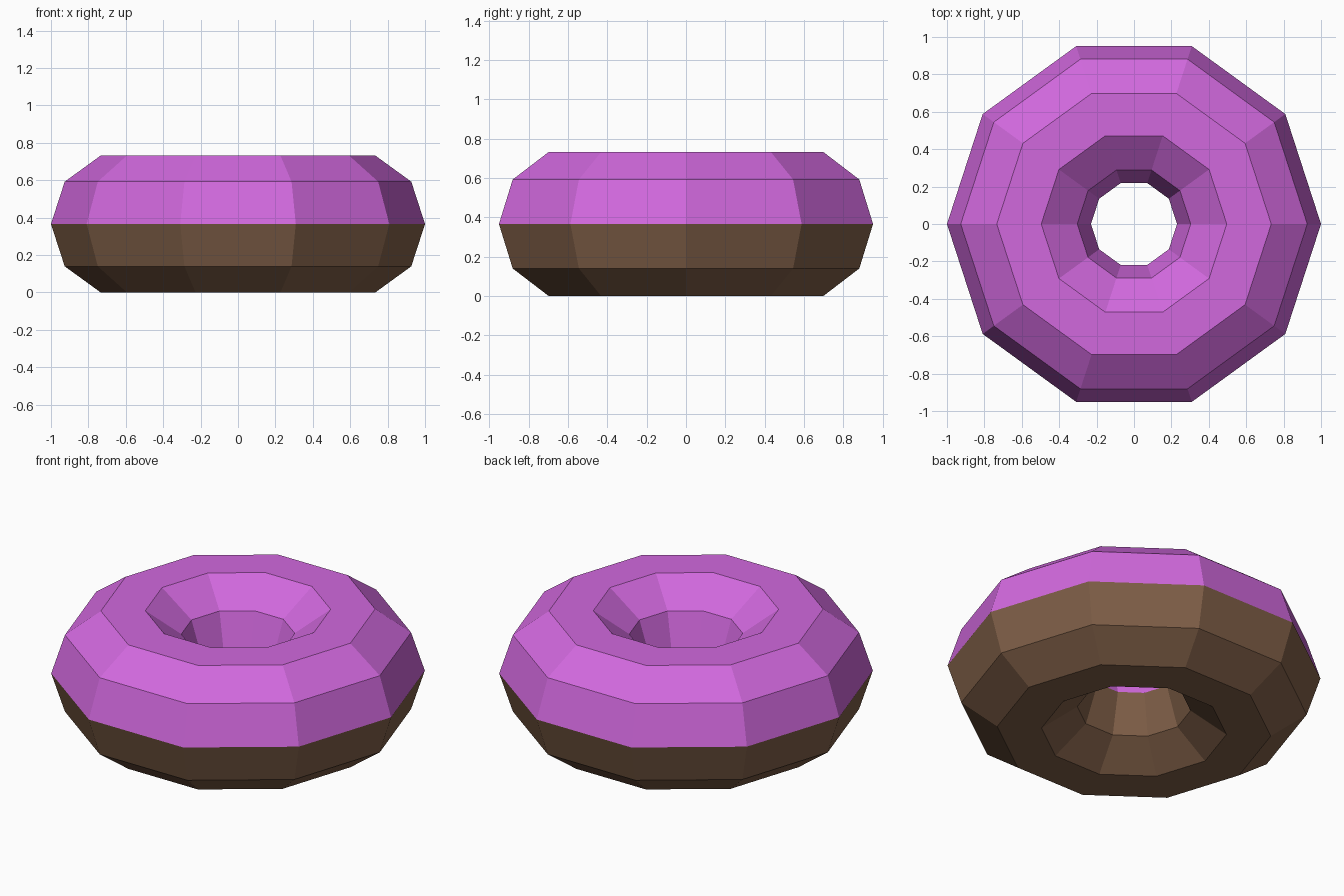
import bpy

if "Cube" in bpy.data.objects:
    bpy.data.objects.remove(bpy.data.objects["Cube"])

SIDES = 10
MAJOR, MINOR = 0.615, 0.385
HALF_HEIGHT = 0.366


def material(name, rgb):
    mat = bpy.data.materials.new(name)
    mat.diffuse_color = (*rgb, 1.0)
    mat.use_nodes = True
    mat.node_tree.nodes["Principled BSDF"].inputs["Base Color"].default_value = mat.diffuse_color
    return mat


# Low-poly ring: ten segments around, ten around its cross-section
bpy.ops.mesh.primitive_torus_add(
    major_segments=SIDES, minor_segments=SIDES,
    major_radius=MAJOR, minor_radius=MINOR,
    location=(0, 0, 0))
ring = bpy.context.object
ring.name = "iced_ring"
mesh = ring.data
for v in mesh.vertices:
    v.co.z += HALF_HEIGHT

mesh.materials.clear()
mesh.materials.append(material("brown dough", (0.215, 0.115, 0.064)))
mesh.materials.append(material("purple icing", (0.64, 0.14, 0.73)))

# Icing on the upper half, dough below
for p in mesh.polygons:
    p.use_smooth = False
    p.material_index = 1 if p.center.z > HALF_HEIGHT else 0
